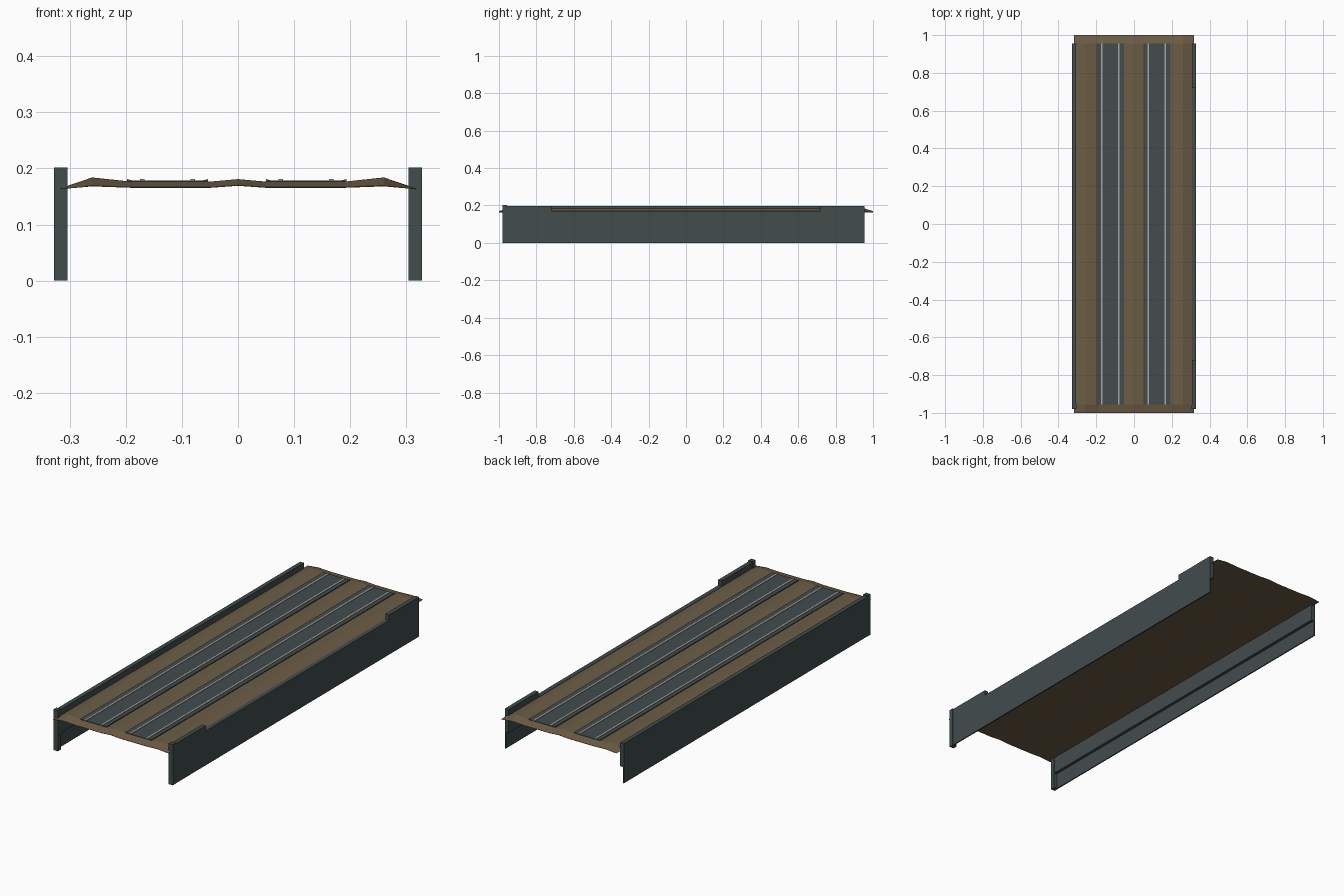
import bpy, bmesh

if "Cube" in bpy.data.objects:
    bpy.data.objects.remove(bpy.data.objects["Cube"])


def material(name, rgb):
    m = bpy.data.materials.new(name)
    m.diffuse_color = (*rgb, 1)
    m.use_nodes = True
    m.node_tree.nodes["Principled BSDF"].inputs["Base Color"].default_value = m.diffuse_color
    return m


BALLAST = material("ballast_brown", (0.150, 0.108, 0.060))
SLATE = material("slate_grey", (0.054, 0.072, 0.073))
STEEL = material("rail_steel", (0.40, 0.39, 0.36))


def loft(name, sections, mat):
    """Skin a closed solid through matching (y, [(x, z), ...]) sections."""
    bm = bmesh.new()
    rings = [[bm.verts.new((x, y, z)) for x, z in pts] for y, pts in sections]
    n = len(rings[0])
    for a, b in zip(rings, rings[1:]):
        for i in range(n):
            j = (i + 1) % n
            bm.faces.new((a[i], a[j], b[j], b[i]))
    bm.faces.new(rings[0])
    bm.faces.new(rings[-1])
    bmesh.ops.recalc_face_normals(bm, faces=bm.faces)
    me = bpy.data.meshes.new(name)
    bm.to_mesh(me)
    bm.free()
    me.materials.append(mat)
    ob = bpy.data.objects.new(name, me)
    bpy.context.collection.objects.link(ob)
    return ob


def box(name, x0, x1, y0, y1, z0, z1, mat):
    pts = [(x0, z0), (x1, z0), (x1, z1), (x0, z1)]
    return loft(name, [(y0, pts), (y1, pts)], mat)


# Ballast deck: shallow humps beside and between the tracks, ramped down at both ends
half = [(0.0, 0.169, 0.181), (0.05, 0.1655, 0.1765), (0.19, 0.1655, 0.1765),
        (0.26, 0.168, 0.184), (0.317, 0.163, 0.1645)]
full = [(-x, b, t) for x, b, t in reversed(half[1:])] + half


def deck_ring(thickness):
    return ([(x, b) for x, b, t in full] +
            [(x, b + (t - b) * thickness) for x, b, t in reversed(full)])


loft("ballast_deck", [(-1.0, deck_ring(0.1)), (-0.955, deck_ring(1)),
                      (0.955, deck_ring(1)), (1.0, deck_ring(0.1))], BALLAST)

# Two tracks: dished bed plate with a pair of rails
for side, cx in (("left", -0.1255), ("right", 0.1215)):
    bed = [(-0.072, 0.176), (0.072, 0.176), (0.072, 0.181), (0.062, 0.1785),
           (-0.062, 0.1785), (-0.072, 0.181)]
    bed = [(cx + x, z) for x, z in bed]
    loft(side + "_track_bed", [(-0.955, bed), (0.955, bed)], SLATE)
    for tag, dx in (("outer", -0.045), ("inner", 0.045)):
        x = cx + dx
        box(f"{side}_track_{tag}_rail", x - 0.004, x + 0.004,
            -0.955, 0.955, 0.178, 0.181, STEEL)


# Side walls: thin lower skirt with a thicker upper half
def wall_ring(s, top):
    return [(s * x, z) for x, z in ((0.327, 0), (0.321, 0), (0.321, 0.08),
                                    (0.306, 0.08), (0.306, top), (0.327, top))]


loft("left_wall", [(-0.97, wall_ring(-1, 0.197)), (0.955, wall_ring(-1, 0.197))], SLATE)
# The right wall is cut down along its middle
loft("right_wall", [(y, wall_ring(1, top)) for y, top in
                    ((-0.97, 0.197), (-0.72, 0.197), (-0.72, 0.17),
                     (0.72, 0.17), (0.72, 0.197), (0.955, 0.197))], SLATE)

# End posts at the front
for side, s in (("left", -1), ("right", 1)):
    x0, x1 = sorted((s * 0.304, s * 0.328))
    box(side + "_end_post", x0, x1, -0.98, -0.957, 0, 0.202, SLATE)
